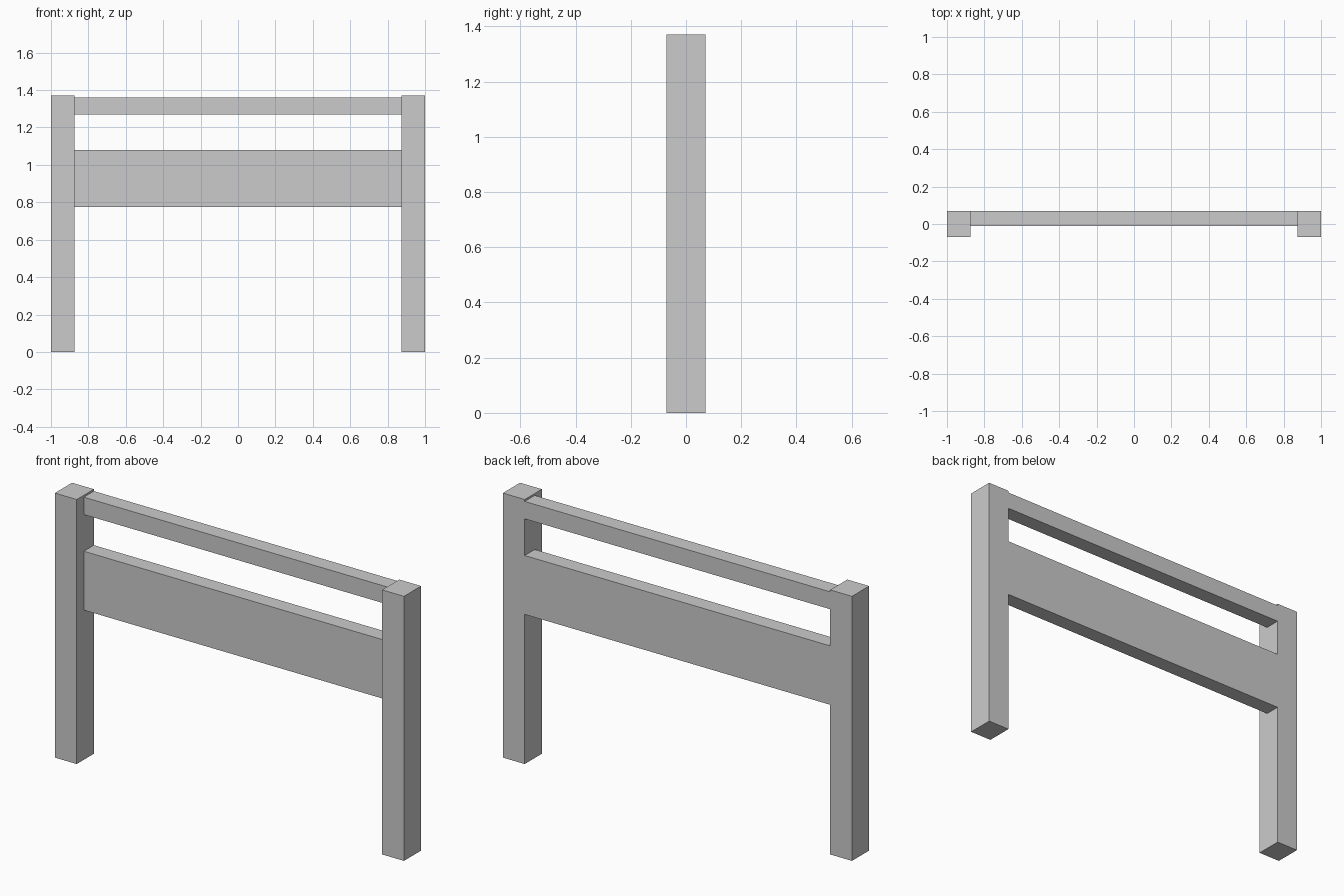
import bpy

if "Cube" in bpy.data.objects:
    bpy.data.objects.remove(bpy.data.objects["Cube"])


def box(name, x, y, z):
    """Box from (min, max) ranges on each axis."""
    bpy.ops.mesh.primitive_cube_add(size=1)
    ob = bpy.context.object
    ob.name = name
    ranges = (x, y, z)
    for v in ob.data.vertices:
        v.co = [r[1] if c > 0 else r[0] for c, r in zip(v.co, ranges)]
    return ob


POST_IN, HALF_DEPTH = 0.875, 0.07
RAIL_Y = (-0.012, HALF_DEPTH)   # rails sit flush with the back of the posts

# Square posts
box("left_post", (-1, -POST_IN), (-HALF_DEPTH, HALF_DEPTH), (0, 1.37))
box("right_post", (POST_IN, 1), (-HALF_DEPTH, HALF_DEPTH), (0, 1.37))

# Narrow top rail and wide panel between the posts
box("top_rail", (-POST_IN, POST_IN), RAIL_Y, (1.27, 1.36))
box("wide_panel", (-POST_IN, POST_IN), RAIL_Y, (0.775, 1.08))
